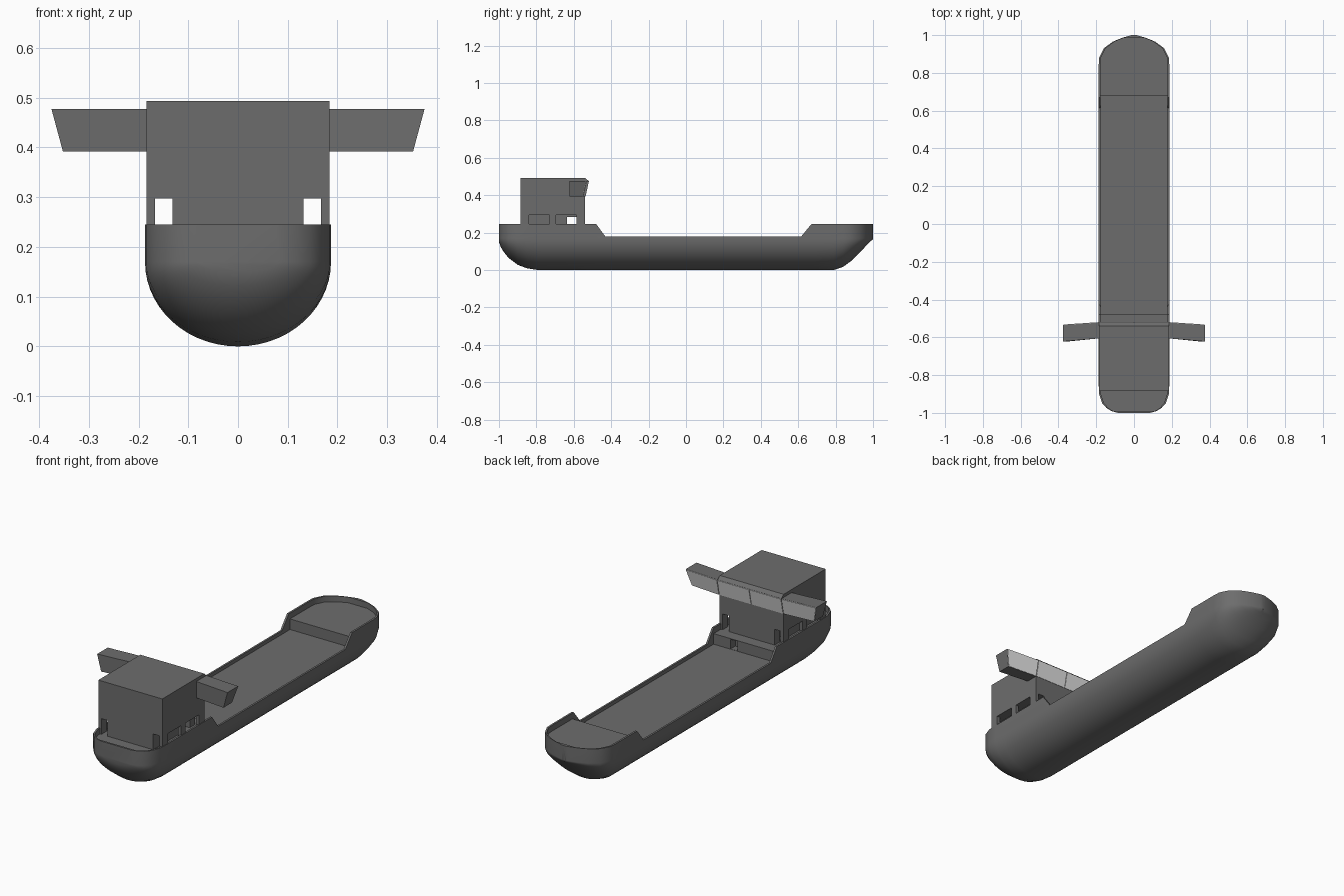
import bpy, bmesh, math
from mathutils import Vector

if "Cube" in bpy.data.objects:
    bpy.data.objects.remove(bpy.data.objects["Cube"])


def material(name, v):
    m = bpy.data.materials.new(name)
    m.diffuse_color = (v, v, v, 1)
    m.use_nodes = True
    m.node_tree.nodes["Principled BSDF"].inputs["Base Color"].default_value = m.diffuse_color
    return m


GREY = material("dark grey paint", 0.152)
LIGHT = material("light grey glass", 0.74)


def loft(name, sections, mat):
    """Skin a list of closed sections and cap both ends."""
    bm = bmesh.new()
    rings = [[bm.verts.new(p) for p in s] for s in sections]
    n = len(rings[0])
    for a, b in zip(rings, rings[1:]):
        for i in range(n):
            j = (i + 1) % n
            bm.faces.new((a[i], a[j], b[j], b[i]))
    bm.faces.new(rings[0])
    bm.faces.new(rings[-1])
    bmesh.ops.remove_doubles(bm, verts=bm.verts, dist=1e-5)
    bmesh.ops.recalc_face_normals(bm, faces=bm.faces)
    me = bpy.data.meshes.new(name)
    bm.to_mesh(me)
    bm.free()
    ob = bpy.data.objects.new(name, me)
    bpy.context.collection.objects.link(ob)
    me.materials.append(mat)
    return ob


def box(name, x0, x1, y0, y1, z0, z1):
    return loft(name, [[(x, y0, z0), (x, y1, z0), (x, y1, z1), (x, y0, z1)]
                       for x in (x0, x1)], GREY)


def activate(ob):
    bpy.ops.object.select_all(action='DESELECT')
    ob.select_set(True)
    bpy.context.view_layer.objects.active = ob


def cut(ob, *bounds):
    cutter = box("cutter", *bounds)
    cutter.hide_render = True
    mod = ob.modifiers.new("cut", 'BOOLEAN')
    mod.operation = 'DIFFERENCE'
    mod.solver = 'EXACT'
    mod.object = cutter
    activate(ob)
    bpy.ops.object.modifier_apply(modifier=mod.name)
    bpy.data.objects.remove(cutter)


# Hull: stations of (y, half width, keel z, rail z, deck z)
TOP, LOW, DECK, MAIN = 0.245, 0.178, 0.215, 0.16
stations = [
    (-1.0, .085, .15, TOP, TOP), (-.99, .12, .122, TOP, TOP),
    (-.99, .12, .122, TOP, DECK), (-.975, .145, .097, TOP, DECK),
    (-.95, .168, .066, TOP, DECK), (-.90, .185, .028, TOP, DECK),
    (-.85, .187, .009, TOP, DECK), (-.79, .187, 0, TOP, DECK),
    (-.48, .187, 0, TOP, DECK), (-.48, .187, 0, TOP, MAIN),
    (-.43, .187, 0, LOW, MAIN), (.615, .187, 0, LOW, MAIN),
    (.67, .187, 0, TOP, MAIN), (.68, .187, 0, TOP, MAIN),
    (.68, .187, 0, TOP, DECK), (.79, .187, 0, TOP, DECK),
    (.84, .187, .017, TOP, DECK), (.88, .185, .046, TOP, DECK),
    (.93, .16, .094, TOP, DECK), (.965, .113, .132, TOP, DECK),
    (.985, .065, .152, TOP, DECK), (.985, .065, .152, TOP, TOP),
    (1.0, .012, .165, TOP, TOP)]


def hull_section(y, w, k, rail, deck):
    zc, wi = 0.17, max(w - .01, w * .5)
    angles = [math.pi * (i / 28 - .5) for i in range(29)]
    pts = [(-w, y, rail)]
    pts += [(w * math.sin(t), y, zc - (zc - k) * math.cos(t)) for t in angles]
    pts += [(w, y, rail), (wi, y, rail), (wi, y, deck), (-wi, y, deck), (-wi, y, rail)]
    return pts


hull = loft("hull", [hull_section(*s) for s in stations], GREY)
cut(hull, .04, .08, -.52, -.47, .161, .211)      # small doorway in the deck step
activate(hull)
bpy.ops.object.shade_smooth_by_angle(angle=math.radians(48))

# Deckhouse with overhanging bridge front
profile = [(-.885, .2), (-.54, .2), (-.54, .39), (-.522, .477), (-.54, .493), (-.885, .493)]
house = loft("deckhouse", [[(x, y, z) for y, z in profile] for x in (-.184, .184)], GREY)
for s in (-1, 1):
    # side walkway running fore and aft, with two openings in its outer wall
    cut(house, *sorted((s * .132, s * .167)), -1, -.4, .206, .297)
    for y0, y1 in ((-.84, -.73), (-.695, -.585)):
        cut(house, *sorted((s * .15, s * .2)), y0, y1, .206, .295)
# cross passage between the walkways
cut(house, -.15, .15, -.635, -.585, .206, .283)

# Bridge wings and window panes
ROOT = [(.18, -.522, .477), (.18, -.54, .392)]
TIP = [(.375, -.535, .477), (.352, -.553, .392)]


def pane(name, quad):
    """Thin plate just ahead of a four-cornered front face."""
    q = [Vector(p) for p in quad]
    n = (q[1] - q[0]).cross(q[3] - q[0]).normalized()
    n = n if n.y > 0 else -n
    loft(name, [[p - n * .001 for p in q], [p + n * .003 for p in q]], LIGHT)


for s, side in ((-1, "left"), (1, "right")):
    def flip(pts):
        return [(s * x, y, z) for x, y, z in pts]
    root = [ROOT[0], ROOT[1], (.18, -.605, .392), (.18, -.605, .477)]
    tip = [TIP[0], TIP[1], (.352, -.622, .392), (.375, -.622, .477)]
    loft(side + "_bridge_wing", [flip(root), flip(tip)], GREY)
    pane(side + "_wing_window", flip([(.187, -.5225, .476), (.187, -.5405, .393),
                                      (.351, -.553, .393), (.374, -.535, .476)]))
    pane(side + "_centre_window", flip([(.002, -.522, .476), (.002, -.54, .393),
                                        (.182, -.54, .393), (.182, -.522, .476)]))
